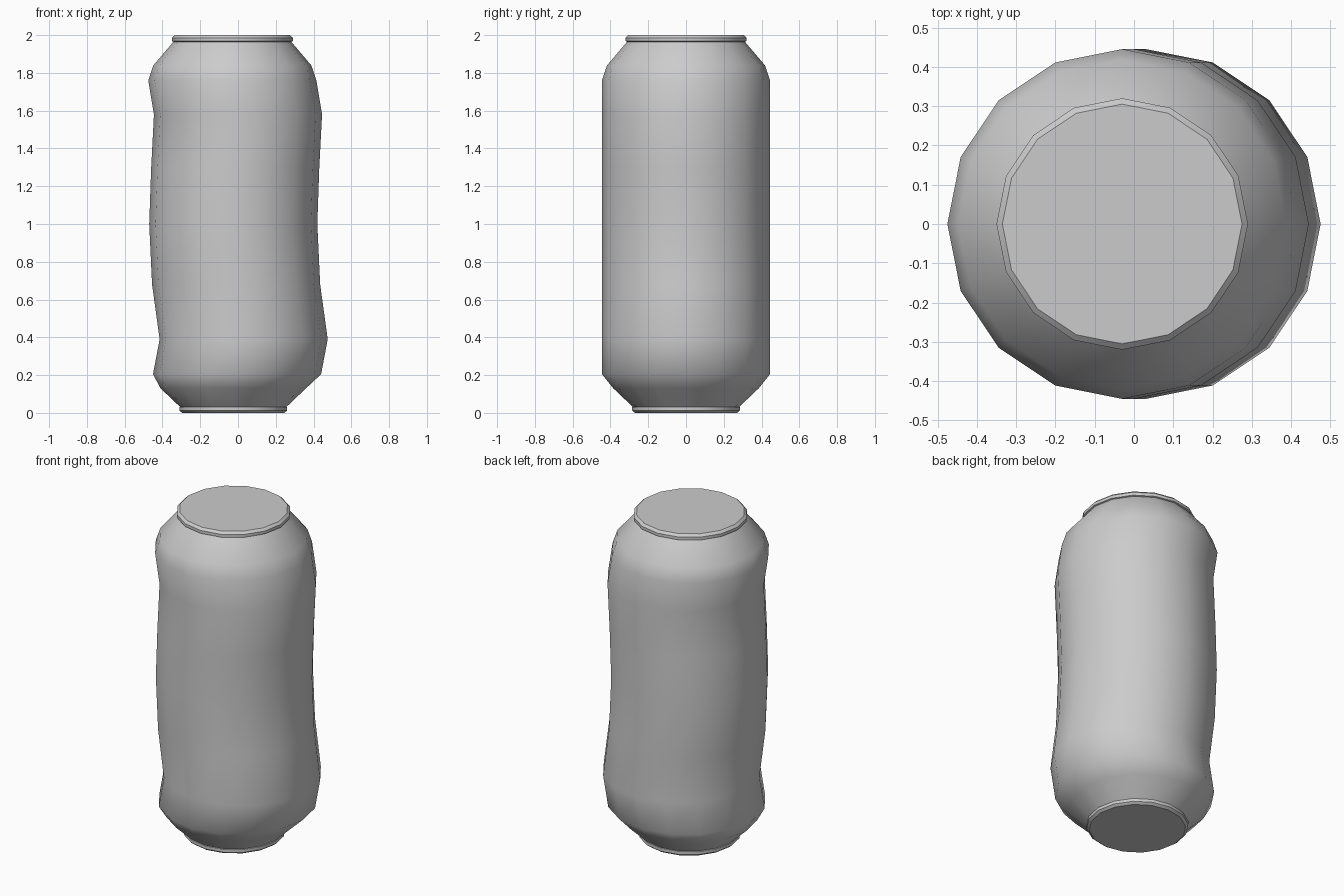
import bpy, bmesh, math

cube = bpy.data.objects.get("Cube")
if cube:
    bpy.data.objects.remove(cube, do_unlink=True)

SIDES = 16

metal = bpy.data.materials.new("plain grey metal")
metal.use_nodes = True
grey = (0.6, 0.6, 0.6, 1)
metal.diffuse_color = grey
metal.node_tree.nodes["Principled BSDF"].inputs["Base Color"].default_value = grey


def lathe(name, rings, cap_start=False, cap_end=False, angle=30):
    """Skin a stack of rings given as (height, radius, sideways shift)."""
    bm = bmesh.new()
    loops = []
    for z, r, shift in rings:
        loops.append([bm.verts.new((shift + r * math.cos(math.tau * i / SIDES),
                                    r * math.sin(math.tau * i / SIDES), z))
                      for i in range(SIDES)])
    for a, b in zip(loops, loops[1:]):
        for i in range(SIDES):
            j = (i + 1) % SIDES
            bm.faces.new((a[i], a[j], b[j], b[i]))
    if cap_start:
        bm.faces.new(loops[0][::-1])
    if cap_end:
        bm.faces.new(loops[-1])
    mesh = bpy.data.meshes.new(name)
    bm.to_mesh(mesh)
    bm.free()
    mesh.materials.append(metal)
    obj = bpy.data.objects.new(name, mesh)
    bpy.context.collection.objects.link(obj)
    bpy.ops.object.select_all(action="DESELECT")
    obj.select_set(True)
    bpy.context.view_layer.objects.active = obj
    bpy.ops.object.shade_smooth_by_angle(angle=math.radians(angle))
    return obj


# Dented can wall, with shoulders tapering to both rims
R = 0.445
lathe("can_body", [
    (0.03, 0.28, -0.025), (0.13, 0.385, -0.025), (0.205, R, -0.005),
    (0.39, R, 0.03), (0.68, R, -0.01), (1.0, R, -0.025),
    (1.29, R, -0.015), (1.58, R, 0.0), (1.76, R, -0.03),
    (1.84, 0.418, -0.03), (1.967, 0.31, -0.03)], angle=80)

# Chamfered rims with flat ends
lathe("bottom_rim", [
    (0.0, 0.27, -0.025), (0.012, 0.285, -0.025),
    (0.03, 0.285, -0.025), (0.034, 0.278, -0.025)], cap_start=True)
lathe("top_rim", [
    (1.964, 0.31, -0.03), (1.968, 0.32, -0.03),
    (1.986, 0.32, -0.03), (2.0, 0.305, -0.03)], cap_end=True)
